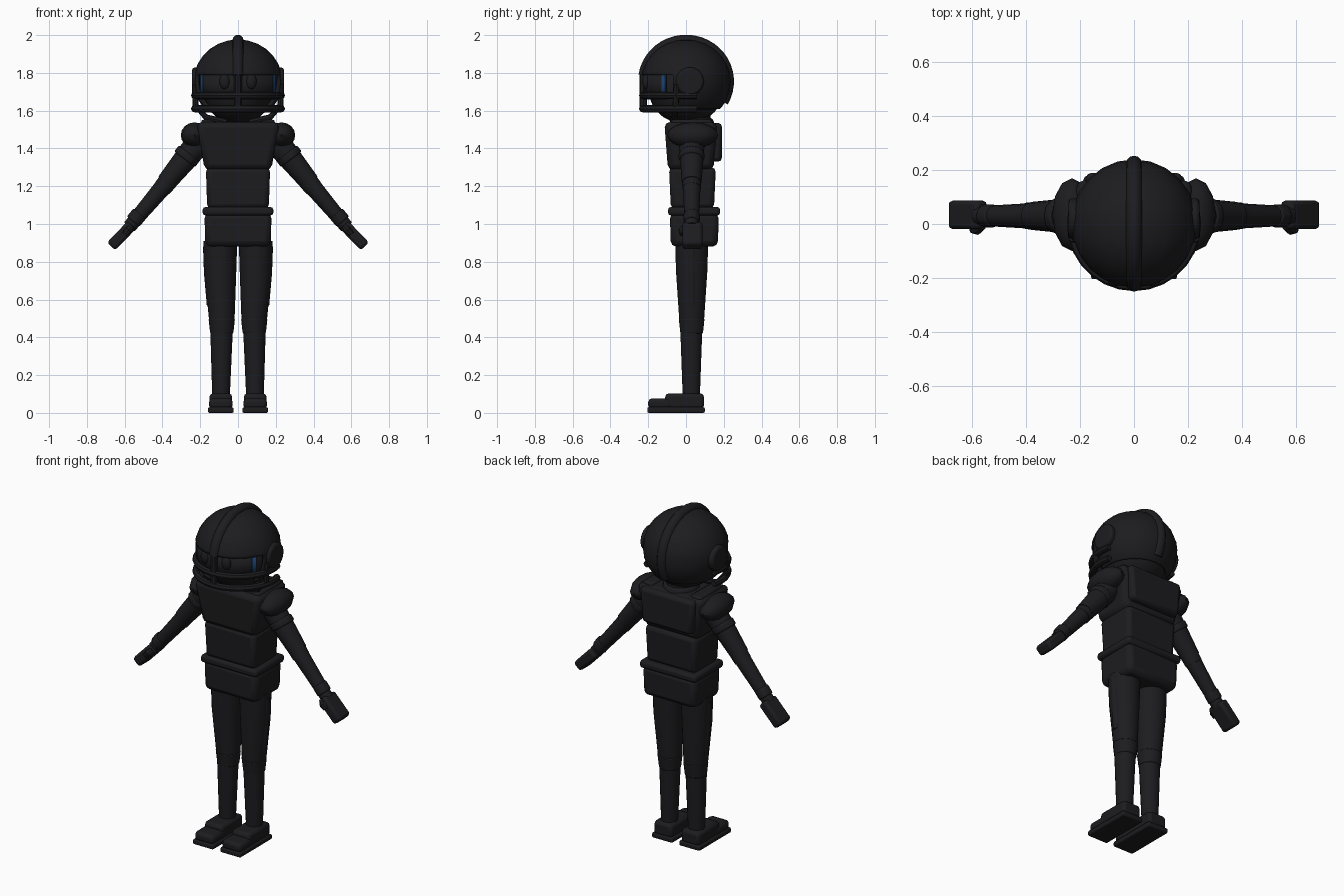
import bpy, bmesh
from math import sin, cos, pi, radians
from mathutils import Vector, Matrix

if "Cube" in bpy.data.objects:
    bpy.data.objects.remove(bpy.data.objects["Cube"])


def material(name, color):
    m = bpy.data.materials.new(name)
    m.diffuse_color = color
    m.use_nodes = True
    m.node_tree.nodes["Principled BSDF"].inputs["Base Color"].default_value = m.diffuse_color
    return m


DARK = material("charcoal", (0.012, 0.012, 0.014, 1))
BLUE = material("visor_blue", (0.01, 0.05, 0.16, 1))


def finish(name, bm, mat=DARK, bevel=0, segments=2):
    bmesh.ops.recalc_face_normals(bm, faces=bm.faces)
    me = bpy.data.meshes.new(name)
    bm.to_mesh(me)
    bm.free()
    ob = bpy.data.objects.new(name, me)
    bpy.context.collection.objects.link(ob)
    me.materials.append(mat)
    if bevel:
        b = ob.modifiers.new("bevel", 'BEVEL')
        b.width, b.segments = bevel, segments
    bpy.ops.object.select_all(action='DESELECT')
    ob.select_set(True)
    bpy.context.view_layer.objects.active = ob
    bpy.ops.object.shade_smooth_by_angle(angle=radians(35))
    return ob


def box(name, lo, hi, bevel=0.02, taper=(1, 1), rot=None):
    """Bevelled box; taper scales the bottom face, rot turns it about its centre."""
    lo, hi = Vector(lo), Vector(hi)
    c, size = (lo + hi) / 2, hi - lo
    bm = bmesh.new()
    bmesh.ops.create_cube(bm, size=1)
    for v in bm.verts:
        if v.co.z < 0:
            v.co.x *= taper[0]
            v.co.y *= taper[1]
        v.co = Vector(a * b for a, b in zip(v.co, size))
        if rot:
            v.co = rot @ v.co
        v.co += c
    return finish(name, bm, bevel=bevel)


def tube(name, pts, radii, sides=12, squash=1, ref=(0, 1, 0), bevel=0):
    """Rings swept along a path; squash scales the section across ref."""
    pts = [Vector(p) for p in pts]
    ref = Vector(ref)
    bm, rings = bmesh.new(), []
    for i, p in enumerate(pts):
        d = (pts[min(i + 1, len(pts) - 1)] - pts[max(i - 1, 0)]).normalized()
        n = ref.cross(d).normalized()
        b = d.cross(n)
        r = radii[i] if isinstance(radii, (list, tuple)) else radii
        rings.append([bm.verts.new(p + r * (cos(a) * n * squash + sin(a) * b))
                      for a in (2 * pi * k / sides for k in range(sides))])
    for r0, r1 in zip(rings, rings[1:]):
        for k in range(sides):
            j = (k + 1) % sides
            bm.faces.new((r0[k], r0[j], r1[j], r1[k]))
    bm.faces.new(rings[0])
    bm.faces.new(rings[-1])
    return finish(name, bm, bevel=bevel)


def ball(name, c, r, u=16, v=10, rot=Matrix()):
    bm = bmesh.new()
    m = Matrix.Translation(c) @ rot @ Matrix.Diagonal((*r, 1))
    bmesh.ops.create_uvsphere(bm, u_segments=u, v_segments=v, radius=1, matrix=m)
    return finish(name, bm)


def arc(r, z, a0, a1, n=16):
    """Horizontal arc round the face; angle 0 points to the front."""
    return [(r * sin(a), -r * cos(a), z)
            for a in (radians(a0 + (a1 - a0) * i / n) for i in range(n + 1))]


def band(name, r, z0, z1, a0, a1, mat, thick):
    bm = bmesh.new()
    lo = [bm.verts.new(p) for p in arc(r, z0, a0, a1)]
    hi = [bm.verts.new(p) for p in arc(r, z1, a0, a1)]
    for i in range(len(lo) - 1):
        bm.faces.new((lo[i], lo[i + 1], hi[i + 1], hi[i]))
    ob = finish(name, bm, mat)
    ob.modifiers.new("thickness", 'SOLIDIFY').thickness = thick
    return ob


# helmet shell with open face and flat lower rim
bm = bmesh.new()
bmesh.ops.create_uvsphere(bm, u_segments=24, v_segments=14, radius=1,
                          matrix=Matrix.Translation((0, 0, 1.755)) @ Matrix.Diagonal((0.235, 0.24, 0.222, 1)))


def cut(co, no, clear=False):
    bmesh.ops.bisect_plane(bm, geom=bm.verts[:] + bm.edges[:] + bm.faces[:],
                           plane_co=co, plane_no=no, clear_inner=clear)


cut((0, 0, 1.61), (0, 0, 1), True)
cut((0, 0, 1.79), (0, 0, 1))
cut((0, -0.07, 0), (0, 1, 0))
gone = [f for f in bm.faces if f.calc_center_median().y < -0.07 and f.calc_center_median().z < 1.79]
bmesh.ops.delete(bm, geom=gone, context='FACES')
shell = finish("helmet_shell", bm)
sol = shell.modifiers.new("thickness", 'SOLIDIFY')
sol.thickness, sol.offset = 0.02, -1

# helmet crest from brow to nape
ridge = [(0, -0.224 * cos(a), 1.755 + 0.217 * sin(a))
         for a in (radians(8 + 202 * i / 24) for i in range(25))]
tube("helmet_crest", ridge, 0.03, ref=(1, 0, 0))

# head, neck and eyes
ball("head", (0, 0.0, 1.70), (0.185, 0.195, 0.17), 20, 14)
tube("neck", [(0, 0.05, 1.48), (0, 0.05, 1.62)], 0.08, 16)
tube("neck_collar", [(0, 0.045, 1.52), (0, 0.045, 1.56)], [0.11, 0.095], 16, bevel=0.008)

# visor, blue side lenses and face bars
band("visor", 0.225, 1.66, 1.80, -62, 62, DARK, 0.008)
for s in (-1, 1):
    band("visor_side_lens", 0.228, 1.665, 1.79, s * 55, s * 61, BLUE, 0.004)
    ball("eye", (s * 0.07, -0.21, 1.755), (0.028, 0.022, 0.042))
for z in (1.61, 1.68):
    tube("face_bar", arc(0.23, z, -104, 104), 0.019, 8, ref=(0, 0, 1))
tube("face_bar_post", [(0, -0.226, 1.61), (0, -0.226, 1.80)], 0.02, 8)

# chest, waist, belt and hips
box("chest", (-0.22, -0.115, 1.285), (0.22, 0.165, 1.54), 0.03, (0.80, 0.86))
box("back_plate", (-0.18, 0.10, 1.33), (0.18, 0.19, 1.535), 0.02, (0.9, 1))
box("waist", (-0.17, -0.09, 1.08), (0.17, 0.158, 1.30), 0.025, (0.96, 0.92))
box("belt", (-0.187, -0.095, 1.045), (0.187, 0.18, 1.09), 0.015)
box("hips", (-0.178, -0.085, 0.88), (0.178, 0.173, 1.06), 0.03, (0.97, 0.97))

for s in (-1, 1):
    side = "left" if s > 0 else "right"
    # helmet ear disc and jaw strap
    tube(side + "_ear_disc", [(s * 0.20, 0.02, 1.755), (s * 0.243, 0.02, 1.755)], 0.075, 14,
         ref=(0, 0, 1), bevel=0.012)
    tube(side + "_jaw_strap", [(s * 0.228, -0.05, 1.74), (s * 0.225, -0.055, 1.63),
                               (s * 0.17, -0.06, 1.565), (s * 0.06, -0.07, 1.54)], 0.016, 8)
    # shoulder pad and shoulder strap
    ball(side + "_shoulder_pad", (s * 0.23, 0.035, 1.47), (0.073, 0.135, 0.068), 12, 8)
    box(side + "_shoulder_strap", (s * 0.16 - 0.035, -0.08, 1.52), (s * 0.16 + 0.035, 0.14, 1.552), 0.012)
    # arm
    tube(side + "_upper_arm", [(s * 0.20, 0.03, 1.44), (s * 0.38, 0.03, 1.22)], [0.07, 0.052])
    tube(side + "_sleeve_cuff", [(s * 0.258, 0.03, 1.375), (s * 0.283, 0.03, 1.342)], 0.069, bevel=0.008)
    tube(side + "_elbow", [(s * 0.345, 0.03, 1.26), (s * 0.40, 0.03, 1.19)], [0.053, 0.049])
    tube(side + "_forearm", [(s * 0.36, 0.03, 1.24), (s * 0.575, 0.03, 0.985)], [0.049, 0.036])
    tube(side + "_wristband", [(s * 0.52, 0.03, 1.055), (s * 0.555, 0.03, 1.013)], 0.043, bevel=0.006)
    # hand and thumb
    turn = Matrix.Rotation(-s * radians(44), 3, 'Y')
    c = Vector((s * 0.617, 0.034, 0.938))
    h = Vector((0.03, 0.053, 0.079))
    box(side + "_hand", c - h, c + h, 0.015, rot=turn)
    tube(side + "_thumb", [(s * 0.565, -0.005, 0.985), (s * 0.583, -0.02, 0.965), (s * 0.60, -0.02, 0.945)],
         [0.018, 0.021, 0.015], 8)
    # leg
    tube(side + "_thigh", [(s * 0.094, 0.03, 0.91), (s * 0.094, 0.03, 0.75), (s * 0.085, 0.03, 0.47)],
         [0.09, 0.085, 0.066], 14)
    tube(side + "_knee_pad", [(s * 0.086, 0.03, 0.50), (s * 0.086, 0.03, 0.42)], [0.07, 0.061], 14, bevel=0.006)
    tube(side + "_shin", [(s * 0.087, 0.028, 0.45), (s * 0.09, 0.028, 0.07)], [0.06, 0.046], 14)
    tube(side + "_trouser_stripe", [(s * 0.178, 0.03, 0.88), (s * 0.173, 0.03, 0.74), (s * 0.158, 0.03, 0.57)],
         0.018, 8, squash=0.4)
    # shoe
    box(side + "_shoe_sole", (s * 0.091 - 0.068, -0.205, 0), (s * 0.091 + 0.068, 0.10, 0.03), 0.008)
    box(side + "_shoe_toe", (s * 0.091 - 0.063, -0.20, 0.02), (s * 0.091 + 0.063, -0.07, 0.077), 0.02)
    box(side + "_shoe_heel", (s * 0.091 - 0.06, -0.11, 0.02), (s * 0.091 + 0.06, 0.095, 0.103), 0.018)
